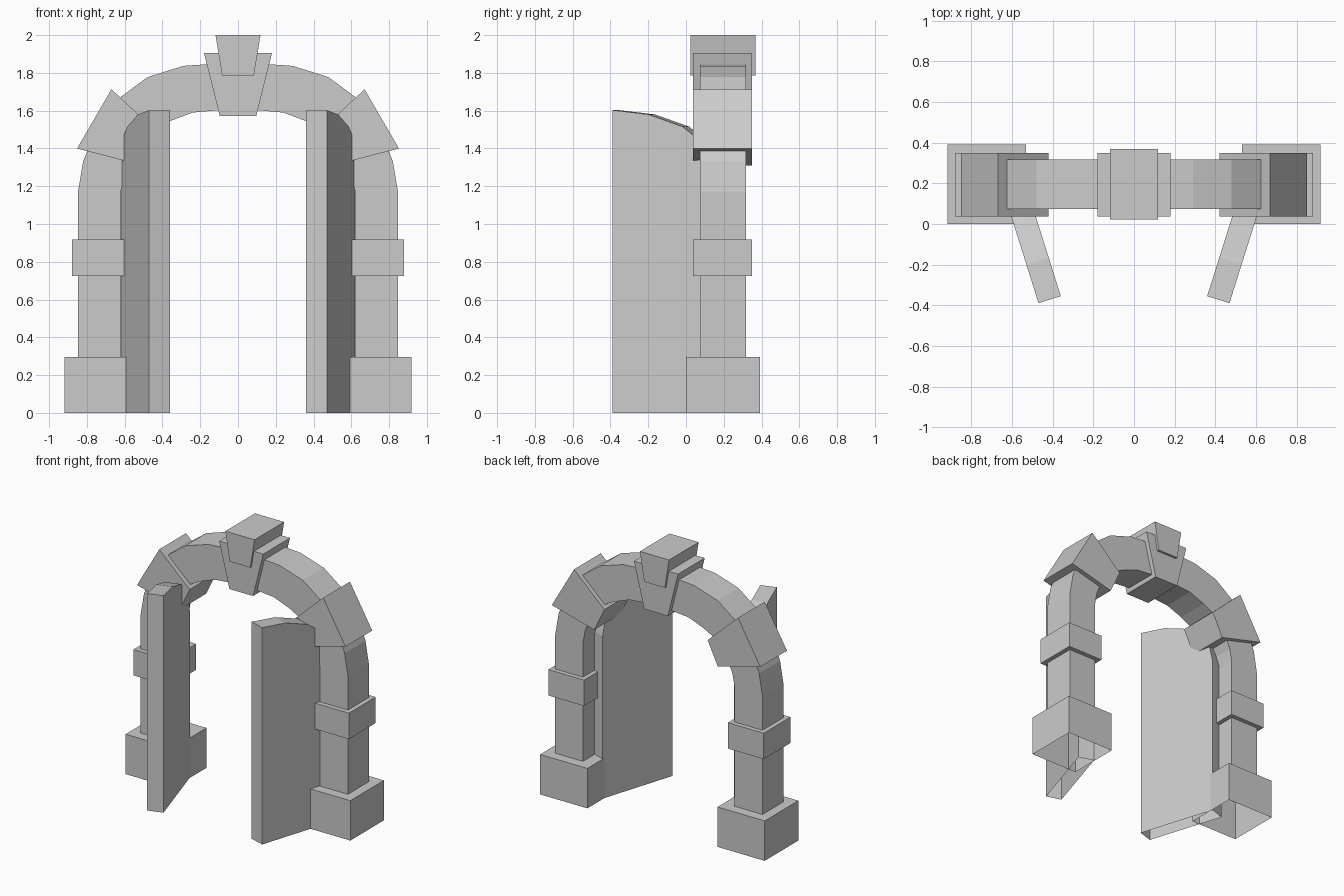
import bpy, bmesh
from mathutils import Vector

if "Cube" in bpy.data.objects:
    bpy.data.objects.remove(bpy.data.objects["Cube"])


def finish(bm, name, mirror):
    bmesh.ops.recalc_face_normals(bm, faces=bm.faces)
    mesh = bpy.data.meshes.new(name)
    bm.to_mesh(mesh)
    bm.free()
    obj = bpy.data.objects.new(name, mesh)
    bpy.context.collection.objects.link(obj)
    if mirror:
        mod = obj.modifiers.new("mirror_x", 'MIRROR')
        mod.use_clip = True
    return obj


def prism(name, profile, origin, along, depth, mirror=False):
    """Extrude a (u, z) profile: u runs along `along`, thickness along `depth`.
    Faces lying on the ground are left open."""
    bm = bmesh.new()
    o, a, d = Vector(origin), Vector(along), Vector(depth)
    front = [bm.verts.new(o + a * u + Vector((0, 0, z))) for u, z in profile]
    back = [bm.verts.new(v.co + d) for v in front]
    bm.faces.new(front)
    bm.faces.new(back[::-1])
    n = len(front)
    for i in range(n):
        j = (i + 1) % n
        bm.faces.new((front[i], back[i], back[j], front[j]))
    bmesh.ops.recalc_face_normals(bm, faces=bm.faces)
    ground = [f for f in bm.faces if all(v.co.z < 1e-4 for v in f.verts)]
    bmesh.ops.delete(bm, geom=ground, context='FACES_ONLY')
    return finish(bm, name, mirror)


def stone(name, profile, y0, y1, mirror=False):
    return prism(name, profile, (0, y0, 0), (1, 0, 0), (0, y1 - y0, 0), mirror)


def rect(x0, x1, z0, z1):
    return [(x0, z0), (x1, z0), (x1, z1), (x0, z1)]


# Pillars and arch: one band swept from base to crown, mirrored
outer = [(.847, .295), (.847, 1.17), (.82, 1.33), (.75, 1.51), (.624, 1.67),
         (.48, 1.777), (.29, 1.837), (0, 1.857)]
inner = [(.62, .295), (.62, 1.17), (.602, 1.27), (.55, 1.39), (.47, 1.485),
         (.365, 1.543), (.24, 1.59), (0, 1.612)]
bm = bmesh.new()
rings = []
for (ox, oz), (ix, iz) in zip(outer, inner):
    rings.append([bm.verts.new(p) for p in ((ox, .073, oz), (ox, .317, oz),
                                            (ix, .317, iz), (ix, .073, iz))])
for r, s in zip(rings, rings[1:]):
    for i in range(4):
        j = (i + 1) % 4
        bm.faces.new((r[i], r[j], s[j], s[i]))
finish(bm, "arch_and_pillars", True)

# Pillar bases, middle bands and angled shoulder stones
stone("pillar_base", rect(.532, .918, 0, .295), 0, .392, True)
stone("pillar_band", rect(.588, .88, .725, .917), .038, .35, True)
stone("shoulder_stone", [(.67, 1.713), (.852, 1.40), (.505, 1.31), (.422, 1.482)],
      .038, .35, True)

# Keystone and its raised centre block
stone("keystone", [(-.097, 1.573), (.097, 1.573), (.18, 1.905), (-.18, 1.905)], .038, .35)
stone("keystone_cap", [(-.084, 1.785), (.084, 1.785), (.119, 2), (-.119, 2)], .023, .368)

# Open door leaves with arched tops, swung forward
leaf = [(0, 0), (0, 1.603), (.2, 1.58), (.39, 1.515), (.5, 1.43),
        (.56, 1.34), (.59, 1.2), (.59, 0)]
prism("door_leaf", leaf, (.36, -.355, 0), (.30, .954, 0), (.11, -.0345, 0), True)
